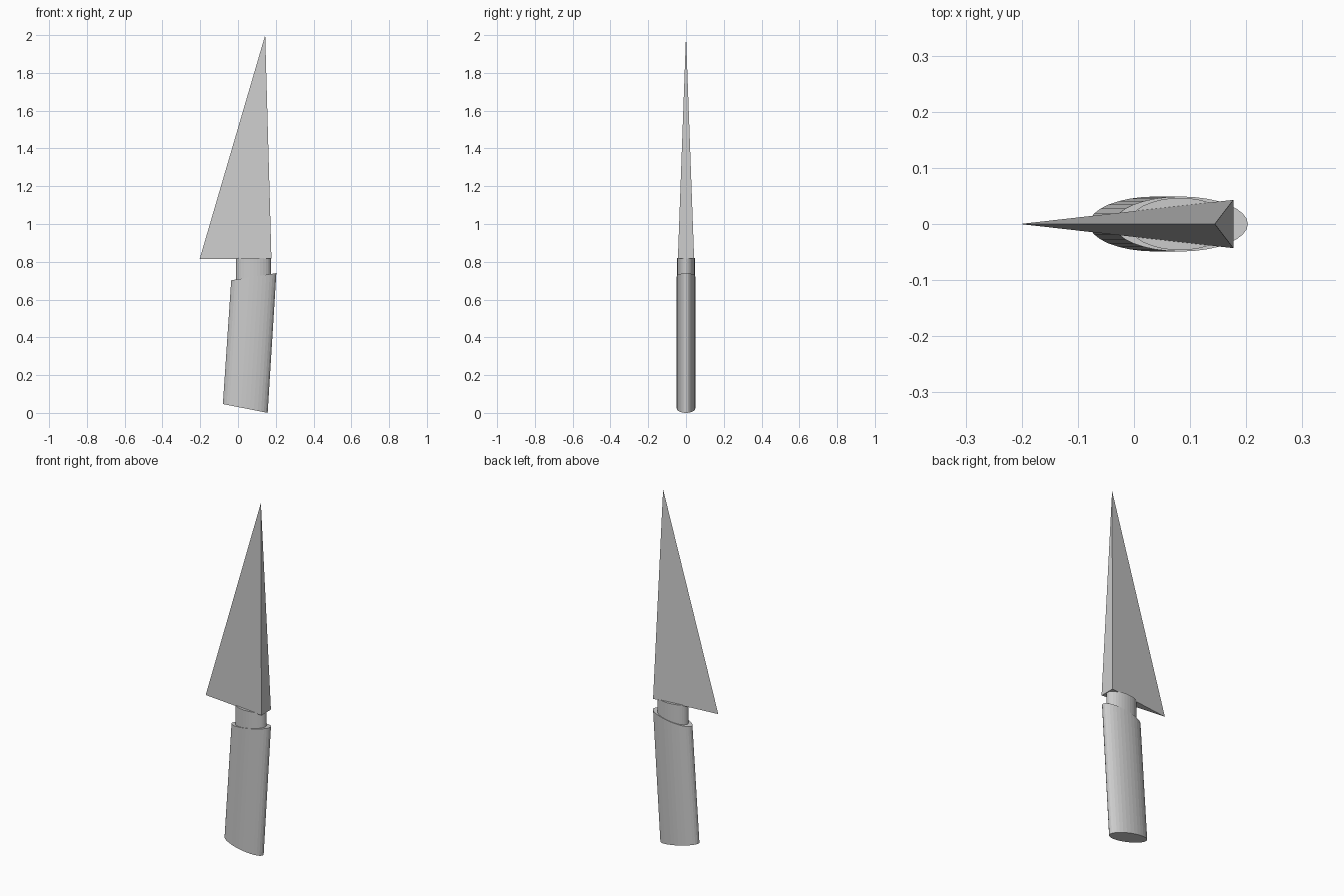
import bpy, bmesh
from math import cos, sin, tau

if "Cube" in bpy.data.objects:
    bpy.data.objects.remove(bpy.data.objects["Cube"])

SIDES = 32

def make_object(name, bm):
    bmesh.ops.recalc_face_normals(bm, faces=bm.faces[:])
    mesh = bpy.data.meshes.new(name)
    bm.to_mesh(mesh)
    bm.free()
    obj = bpy.data.objects.new(name, mesh)
    bpy.context.collection.objects.link(obj)
    return obj

def oval_tube(name, bottom, top, half_depth):
    """Capped oval prism; each end is given by its left and right (x, z) extremes."""
    bm = bmesh.new()
    rings = []
    for (x0, z0), (x1, z1) in (bottom, top):
        ring = []
        for i in range(SIDES):
            a = tau * i / SIDES
            t = (1 + cos(a)) / 2
            ring.append(bm.verts.new((x0 + (x1 - x0) * t,
                                      half_depth * sin(a),
                                      z0 + (z1 - z0) * t)))
        bm.faces.new(ring)
        rings.append(ring)
    for i in range(SIDES):
        j = (i + 1) % SIDES
        bm.faces.new((rings[0][i], rings[0][j], rings[1][j], rings[1][i]))
    return make_object(name, bm)

# Leaning handle with slanted ends
oval_tube("handle", ((-0.08, 0.047), (0.157, 0.0)),
          ((-0.036, 0.702), (0.203, 0.74)), 0.049)

# Upright collar joining handle and blade
oval_tube("collar", ((-0.01, 0.66), (0.174, 0.66)),
          ((-0.01, 0.82), (0.174, 0.82)), 0.0465)

# Wedge blade: sharp front edge, flat spine, single point
bm = bmesh.new()
edge, spine_a, spine_b, tip = [bm.verts.new(p) for p in (
    (-0.203, 0, 0.815), (0.177, -0.043, 0.817),
    (0.177, 0.043, 0.817), (0.144, 0, 2.0))]
for f in ((edge, spine_a, tip), (spine_a, spine_b, tip),
          (spine_b, edge, tip), (edge, spine_b, spine_a)):
    bm.faces.new(f)
make_object("blade", bm)
